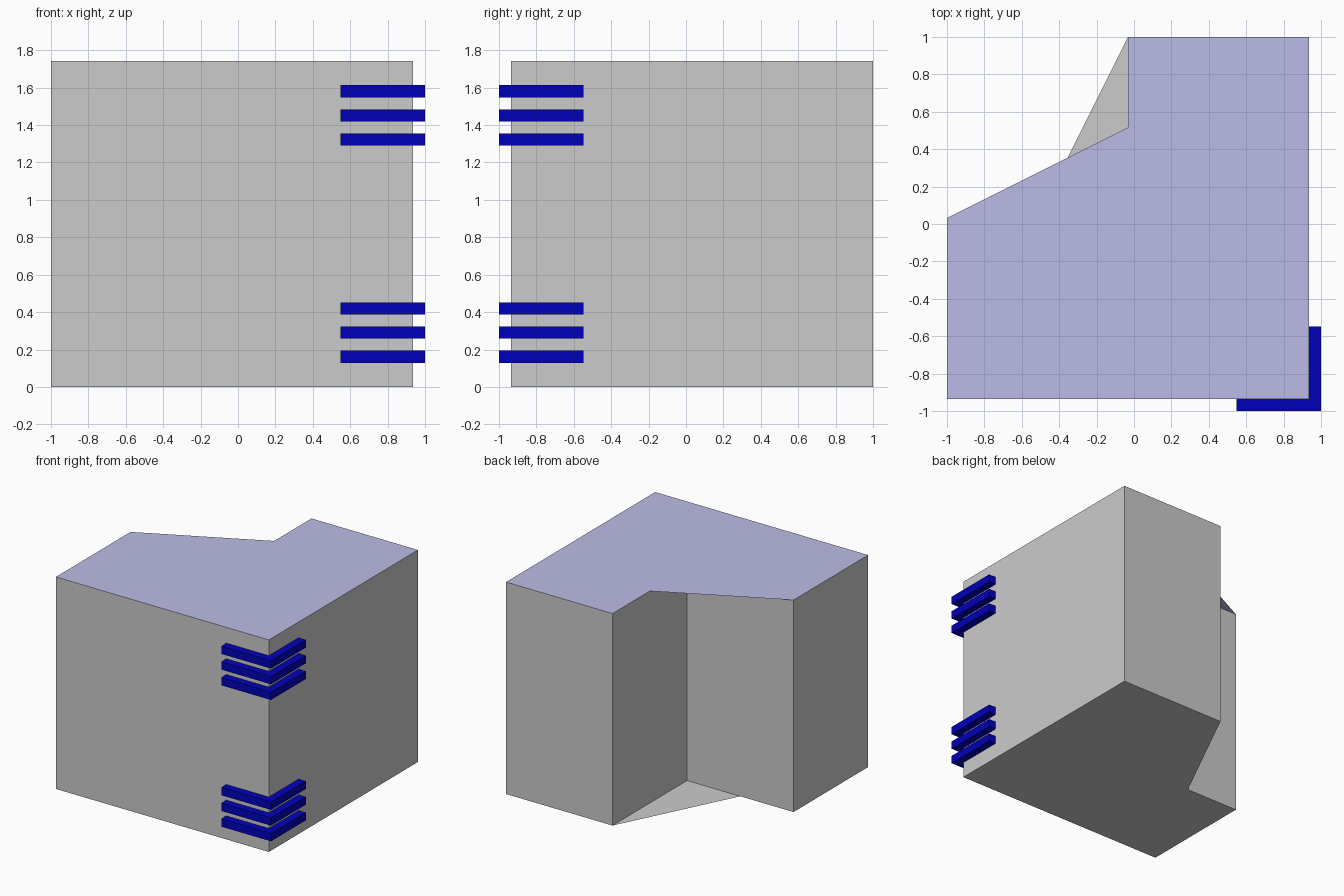
import bpy, bmesh

if "Cube" in bpy.data.objects:
    bpy.data.objects.remove(bpy.data.objects["Cube"])

U = 2 / 31            # the model sits on a 31-unit grid
H = 27 * U


def material(name, color):
    m = bpy.data.materials.new(name)
    m.diffuse_color = color
    m.use_nodes = True
    m.node_tree.nodes["Principled BSDF"].inputs["Base Color"].default_value = m.diffuse_color
    return m


def make_object(name, bm, mat=None):
    me = bpy.data.meshes.new(name)
    bm.to_mesh(me)
    bm.free()
    ob = bpy.data.objects.new(name, me)
    bpy.context.collection.objects.link(ob)
    if mat:
        me.materials.append(mat)
    return ob


def grid(points):
    # grid units from the left end of x and the front of y
    return [(-1 + x * U, -1 + y * U) for x, y in points]


def flat_face(bm, outline, z, up=True):
    f = bm.faces.new([bm.verts.new((x, y, z)) for x, y in outline])
    if not up:
        f.normal_flip()
    return f


def walls(bm, outline, z0, z1):
    for (ax, ay), (bx, by) in zip(outline, outline[1:] + outline[:1]):
        bm.faces.new([bm.verts.new(p) for p in
                      ((ax, ay, z0), (bx, by, z0), (bx, by, z1), (ax, ay, z1))])


def plan(inner):
    # L-shaped plan, counter-clockwise, with a movable notch corner
    return grid([(0, 1), (30, 1), (30, 31), (15, 31), inner, (0, 16)])


navy = material("navy", (0.0, 0.0, 0.5, 1))
lilac = material("lilac", (0.5, 0.5, 0.8, 1))

# walls of the square-notched body, with a floor that fills part of the notch
bm = bmesh.new()
walls(bm, plan((15, 16)), 0, H)
flat_face(bm, plan((7.5, 16)), 0, up=False)
bmesh.ops.remove_doubles(bm, verts=bm.verts, dist=1e-5)
make_object("body_walls", bm)

# roof overhanging the notch
bm = bmesh.new()
flat_face(bm, plan((15, 23.5)), H)
make_object("roof", bm, lilac)

# corner bands wrapping the front right edge
band = grid([(24, 0), (31, 0), (31, 7), (30, 7), (30, 1), (24, 1)])
for group, start in (("lower", 2), ("upper", 20)):
    for i in range(3):
        z0 = (start + 2 * i) * U
        bm = bmesh.new()
        walls(bm, band, z0, z0 + U)
        flat_face(bm, band, z0, up=False)
        flat_face(bm, band, z0 + U)
        bmesh.ops.remove_doubles(bm, verts=bm.verts, dist=1e-5)
        make_object(f"{group}_corner_band_{i + 1}", bm, navy)
